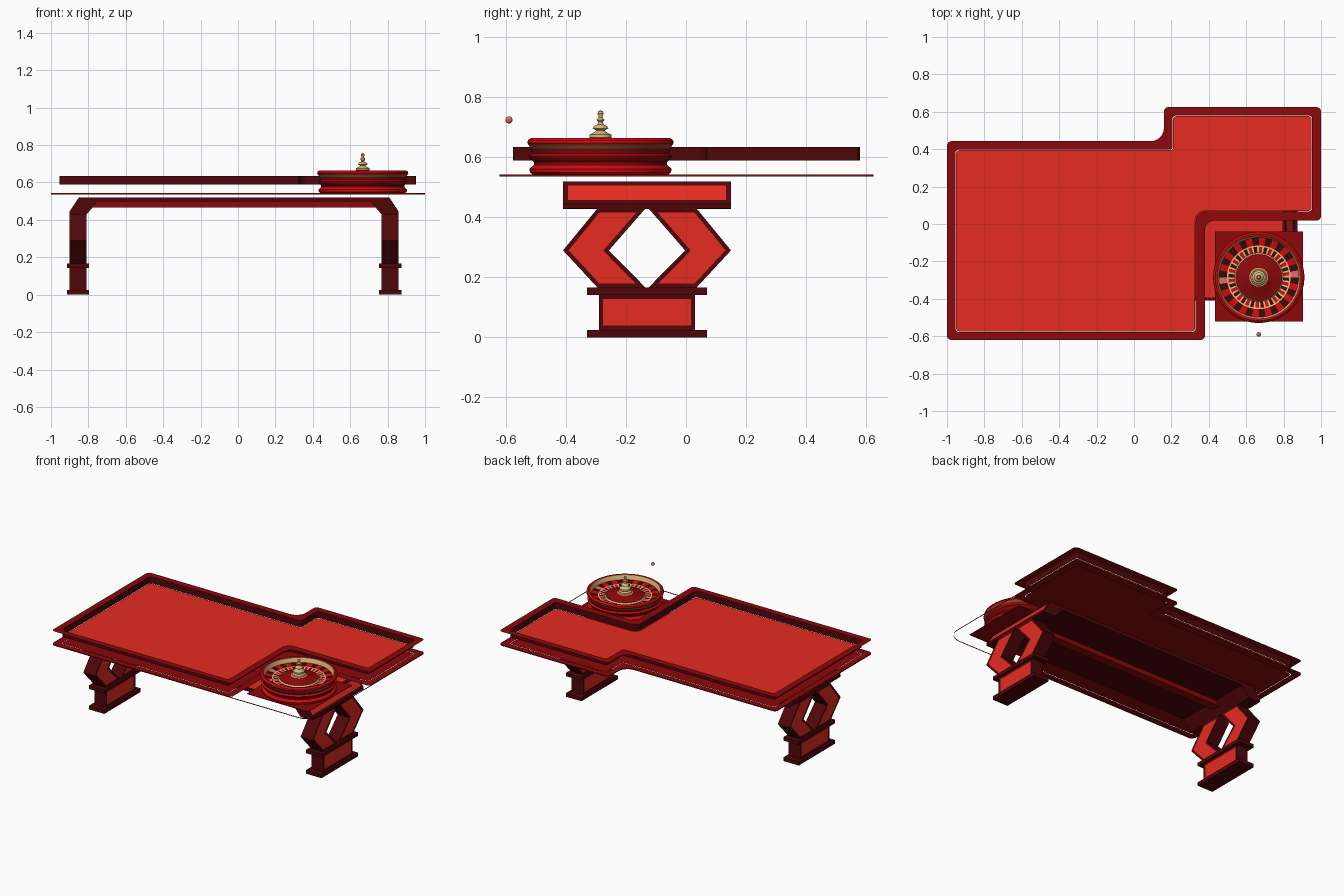
import bpy, bmesh, math
from mathutils import Vector

if "Cube" in bpy.data.objects:
    bpy.data.objects.remove(bpy.data.objects["Cube"])


def mat(name, r, g, b):
    m = bpy.data.materials.new(name)
    m.diffuse_color = tuple((c / 255 / 12.92 if c < 11 else ((c / 255 + .055) / 1.055) ** 2.4)
                            for c in (r, g, b)) + (1,)
    m.use_nodes = True
    m.node_tree.nodes["Principled BSDF"].inputs["Base Color"].default_value = m.diffuse_color
    return m


FELT = mat("red felt", 230, 43, 33)
RIM = mat("deep red lacquer", 140, 7, 10)
WOOD = mat("dark maroon wood", 80, 6, 9)
RED = mat("bright wheel red", 215, 9, 13)
BLACK = mat("pocket black", 55, 10, 9)
GOLD = mat("brass", 215, 180, 115)
CREAM = mat("pale gold", 228, 190, 125)
GREEN = mat("olive green", 90, 96, 60)
PINK = mat("pink ball", 238, 112, 108)


def finish(name, bm, mats, smooth=False, recalc=True):
    if recalc:
        bmesh.ops.recalc_face_normals(bm, faces=bm.faces[:])
    me = bpy.data.meshes.new(name)
    bm.to_mesh(me)
    bm.free()
    for m in mats:
        me.materials.append(m)
    ob = bpy.data.objects.new(name, me)
    bpy.context.collection.objects.link(ob)
    if smooth:
        bpy.ops.object.select_all(action='DESELECT')
        ob.select_set(True)
        bpy.context.view_layer.objects.active = ob
        bpy.ops.object.shade_smooth_by_angle(angle=math.radians(35))
    return ob


def rounded(corners, seg=6):
    """Polygon (x, y, radius) with every corner filleted."""
    out = []
    n = len(corners)
    for i, (x, y, r) in enumerate(corners):
        p = Vector((x, y))
        a = (Vector(corners[i - 1][:2]) - p).normalized()
        b = (Vector(corners[(i + 1) % n][:2]) - p).normalized()
        c = p + (a + b) * r                      # right-angle corners
        for k in range(seg + 1):
            t = k / seg * math.pi / 2
            out.append(c - b * r * math.cos(t) - a * r * math.sin(t))
    return out


def surface(name, m, rings, cap=False):
    """Bridge successive (outline, z) rings, or fill a single one."""
    bm = bmesh.new()
    loops = [[bm.verts.new((p[0], p[1], z)) for p in pts] for pts, z in rings]
    for a, b in zip(loops, loops[1:]):
        for i in range(len(a)):
            bm.faces.new((a[i - 1], a[i], b[i], b[i - 1]))
    if cap:
        bm.faces.new(loops[-1])
    return finish(name, bm, [m], recalc=len(rings) > 1)


def prism(name, pts, axis, lo, hi, m, panel=None, inset=.014):
    """Extrude a profile along x (profile y,z) or y (profile x,z); inset panels by normal rule."""
    bm = bmesh.new()
    put = (lambda p, t: (t, p[0], p[1])) if axis == 'x' else (lambda p, t: (p[0], t, p[1]))
    a, b = [[bm.verts.new(put(p, t)) for p in pts] for t in (lo, hi)]
    for i in range(len(pts)):
        bm.faces.new((a[i - 1], a[i], b[i], b[i - 1]))
    bm.faces.new(a)
    bm.faces.new(b)
    bmesh.ops.recalc_face_normals(bm, faces=bm.faces[:])
    if panel:
        bm.normal_update()
        for f in [f for f in bm.faces if panel(f)]:
            bmesh.ops.inset_region(bm, faces=[f], thickness=inset, depth=-.002, use_even_offset=True)
            f.material_index = 1
    return finish(name, bm, [m, FELT])


def rect(a0, a1, b0, b1):
    return [(a0, b0), (a1, b0), (a1, b1), (a0, b1)]


def lathe(name, prof, cx, cy, mats, n=72, pick=None):
    """Revolve (r, z, material index of the band that follows)."""
    bm = bmesh.new()
    rings = [[bm.verts.new((cx + r * math.cos(i * math.tau / n), cy + r * math.sin(i * math.tau / n), z))
              for i in range(n)] for r, z, _ in prof]
    for k in range(len(prof) - 1):
        for i in range(n):
            j = (i + 1) % n
            f = bm.faces.new((rings[k][i], rings[k][j], rings[k + 1][j], rings[k + 1][i]))
            f.material_index = pick(i, prof[k][2]) if pick else prof[k][2]
    bmesh.ops.remove_doubles(bm, verts=bm.verts[:], dist=1e-5)
    return finish(name, bm, mats, True, recalc=False)


# --- table top: stepped outline, flat rim, inner wall, felt bed, bottom sheets
def bed(g):
    """Inner outline, shrunk by g."""
    return rounded([(-.955 + g, -.577 + g, .02), (.33 - g, -.577 + g, .02), (.33 - g, .067 + g, .05),
                    (.953 - g, .067 + g, .02), (.953 - g, .58 - g, .02), (.205 + g, .58 - g, .02),
                    (.205 + g, .398 - g, .012), (-.955 + g, .398 - g, .02)])


outer = rounded([(-1, -.62, .025), (.38, -.62, .025), (.38, .018, .05), (1, .018, .025),
                 (1, .625, .025), (.16, .625, .025), (.16, .443, .07), (-1, .443, .025)])
trim = rounded([(-1, -.622, .03), (1, -.622, .1), (1, .625, .025),
                (.16, .625, .025), (.16, .443, .07), (-1, .443, .025)])
inner, felt = bed(0), bed(.003)
surface("table_rim", RIM, [(outer, .635), (inner, .635)])
surface("table_inner_wall", WOOD, [(inner, .635), (inner, .59)])
surface("felt_bed", FELT, [(felt, .59)], cap=True)
surface("bottom_border", RIM, [(outer, .54), (inner, .54)])
surface("bottom_sheet", RIM, [(felt, .54)], cap=True)
surface("edge_trim_strip", RIM, [(trim, .537), (trim, .543)])

# --- bridge slab over the legs (set slightly left), with felt top, slanted end panels, red stretcher below
OX = -.021
half = [(.88, .43), (.88, .445), (.83, .52)]
under = [(.73, .497), (.79, .428)]
bridge = half + [(-x, z) for x, z in reversed(half)] + [(-x, z) for x, z in reversed(under)] + under
bridge = [(x + OX, z) for x, z in bridge]
prism("bridge_slab", bridge, 'y', -.41, .15, WOOD,
      lambda f: f.normal.z > .9 or (abs(f.normal.x) > .5 and f.normal.z > .2), .016)
prism("stretcher", rect(OX - .765, OX + .765, .466, .4975), 'y', -.16, -.1, RIM)

# --- legs: panelled foot, two plinths and a pair of chevrons on each side
C = -.13
for s, tag in ((-1, "left"), (1, "right")):
    side = lambda f: abs(f.normal.x) > .9
    lo, hi = sorted((OX + s * .789, OX + s * .88))
    plo, phi = sorted((OX + s * .775, OX + s * .894))
    prism(tag + "_foot", rect(C - .16, C + .16, .025, .142), 'x', lo, hi, WOOD, side)
    prism(tag + "_lower_plinth", rect(C - .2, C + .2, 0, .025), 'x', plo, phi, WOOD)
    prism(tag + "_upper_plinth", rect(C - .2, C + .2, .142, .166), 'x', plo, phi, WOOD)
    for d, part in ((-1, "front"), (1, "back")):
        pts = [(.165, .43), (.28, .29), (.165, .166), (.005, .166), (.127, .29), (.005, .43)]
        prism(f"{tag}_{part}_chevron", [(C + d * y, z) for y, z in pts], 'x', lo, hi, WOOD, side)

# --- roulette wheel
WX, WY = .667, -.285
prism("wheel_base_plate", rect(.433, .903, .54, .543), 'y', -.522, -.04, RIM)
lathe("wheel_bowl", [(0, .543, 0), (.225, .543, 0), (.235, .55, 0), (.237, .562, 0), (.222, .575, 4),
                     (.222, .585, 4), (.234, .594, 4), (.238, .604, 0), (.228, .612, 4), (.23, .622, 4),
                     (.234, .63, 2), (.238, .64, 0), (.244, .648, 0), (.242, .657, 0),
                     (.232, .665, 0), (.222, .663, 3), (.212, .63, 3)],
      WX, WY, [RED, WOOD, GREEN, CREAM, RIM])


# alternating number ring (5) and pockets with brass dividers (6)
def sector(i, k):
    if k < 5:
        return k
    if k == 5 and i // 3 in (0, 18):
        return 5
    return 3 if k == 6 and i % 3 == 0 else (i // 3) % 2


lathe("wheel_number_ring", [(.213, .633, 5), (.17, .626, 3), (.163, .626, 6), (.13, .62, 3),
                            (.123, .628, 4), (.05, .645, 3), (.045, .648, 3), (0, .652, 3)],
      WX, WY, [RED, BLACK, GREEN, CREAM, RIM, PINK], n=108, pick=sector)
lathe("wheel_spindle", [(.045, .645, 0), (.042, .655, 0), (.025, .66, 0), (.037, .666, 0), (.036, .676, 0),
                        (.022, .683, 0), (.014, .69, 0), (.026, .697, 0), (.022, .704, 0), (.01, .71, 0),
                        (.008, .718, 0), (.013, .725, 0), (.007, .733, 0), (.007, .738, 0), (.01, .746, 0),
                        (.008, .753, 0), (0, .757, 0)], WX, WY, [GOLD], n=28)

# --- ball
bm = bmesh.new()
bmesh.ops.create_uvsphere(bm, u_segments=20, v_segments=12, radius=.012)
ball = finish("ball", bm, [PINK], True)
ball.location = (WX, -.59, .725)
